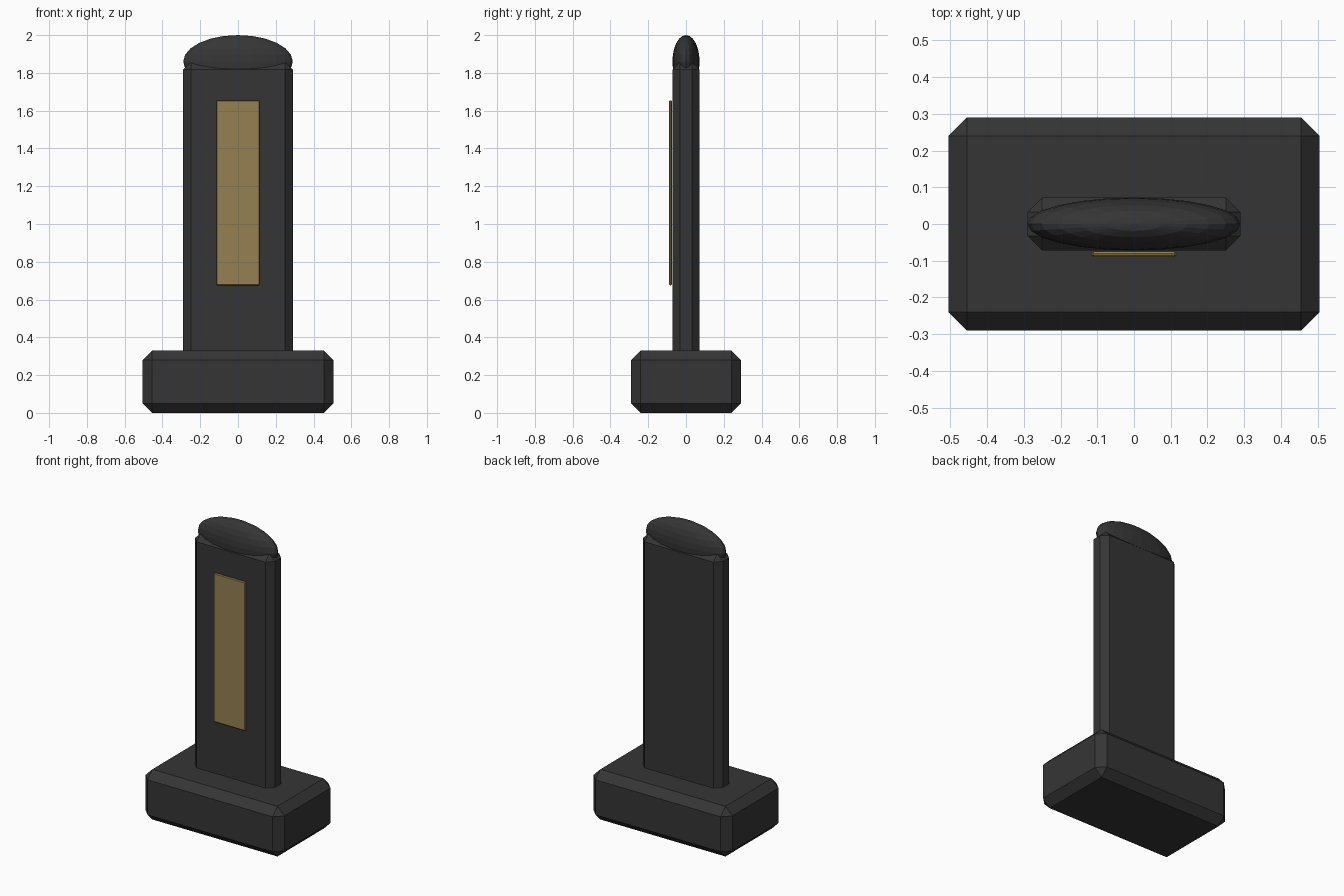
import bpy
import bmesh

if "Cube" in bpy.data.objects:
    bpy.data.objects.remove(bpy.data.objects["Cube"])


def material(name, rgb):
    m = bpy.data.materials.new(name)
    m.diffuse_color = (*rgb, 1)
    m.use_nodes = True
    m.node_tree.nodes["Principled BSDF"].inputs["Base Color"].default_value = m.diffuse_color
    return m


CHARCOAL = material("charcoal stone", (0.036, 0.036, 0.036))
GOLD = material("dull gold", (0.30, 0.215, 0.08))


def finish(name, bm, mat):
    me = bpy.data.meshes.new(name)
    bm.to_mesh(me)
    bm.free()
    me.materials.append(mat)
    ob = bpy.data.objects.new(name, me)
    bpy.context.collection.objects.link(ob)
    return ob


def chamfered_box(name, lo, hi, chamfer, mat):
    bm = bmesh.new()
    bmesh.ops.create_cube(bm, size=1)
    for v in bm.verts:
        v.co = [lo[i] if v.co[i] < 0 else hi[i] for i in range(3)]
    bmesh.ops.bevel(bm, geom=bm.edges[:], offset=chamfer, offset_type='OFFSET',
                    segments=1, affect='EDGES')
    return finish(name, bm, mat)


# Plinth, upright slab and front plaque
chamfered_box("base", (-0.505, -0.29, 0), (0.505, 0.29, 0.33), 0.05, CHARCOAL)
chamfered_box("slab", (-0.29, -0.072, 0.25), (0.29, 0.072, 1.857), 0.04, CHARCOAL)
chamfered_box("plaque", (-0.115, -0.09, 0.675), (0.115, -0.075, 1.655), 0.005, GOLD)

# Flattened rounded cap, half sunk into the slab
bm = bmesh.new()
bmesh.ops.create_uvsphere(bm, u_segments=24, v_segments=12, radius=1)
for v in bm.verts:
    v.co = (v.co.x * 0.29, v.co.y * 0.072, 1.86 + v.co.z * 0.14)
finish("cap", bm, CHARCOAL)
